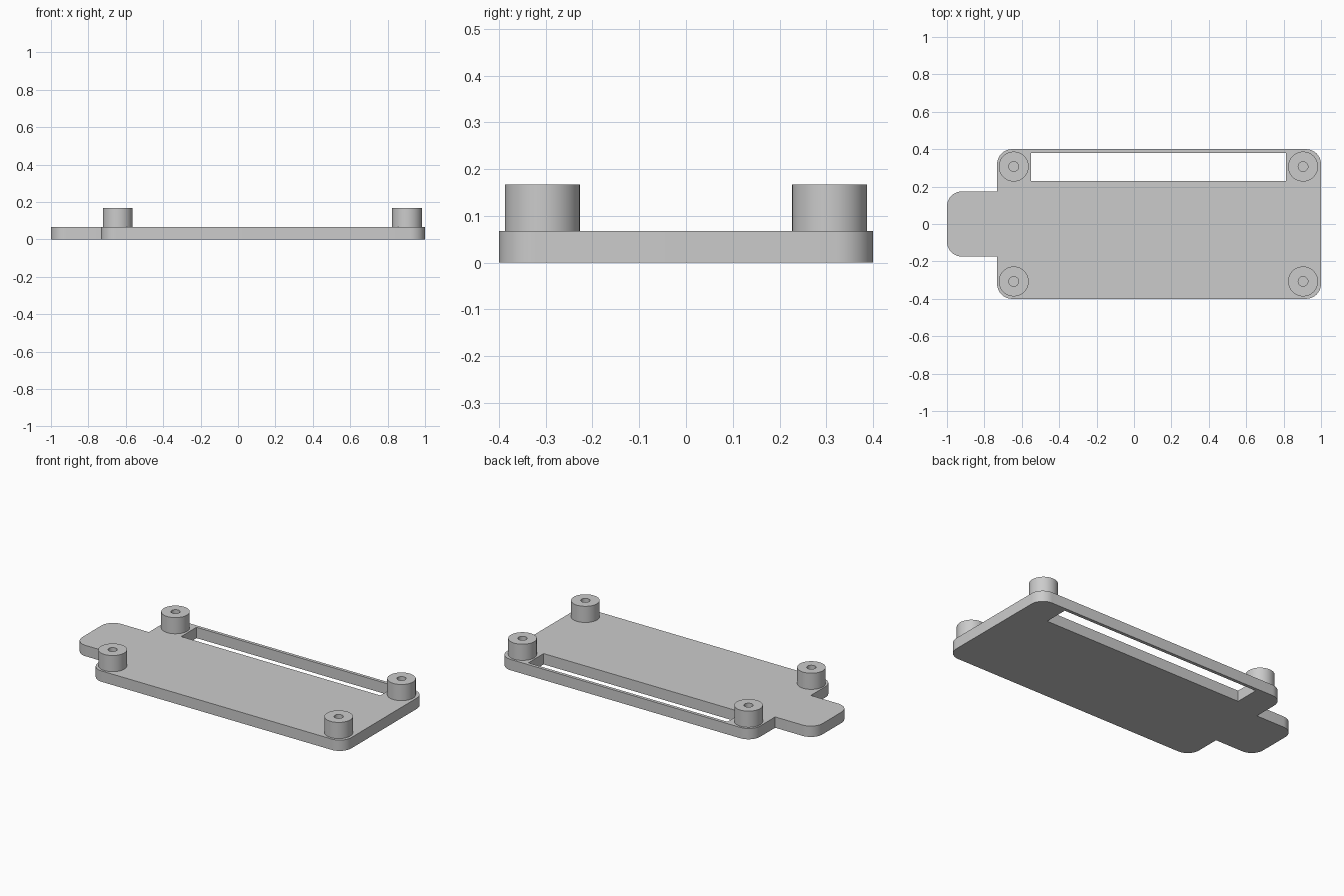
import bpy
import bmesh
import math
from mathutils import Vector

if "Cube" in bpy.data.objects:
    bpy.data.objects.remove(bpy.data.objects["Cube"], do_unlink=True)

grey = bpy.data.materials.new("light_grey")
grey.use_nodes = True
grey.diffuse_color = (0.6, 0.6, 0.6, 1)
grey.node_tree.nodes["Principled BSDF"].inputs["Base Color"].default_value = (0.6, 0.6, 0.6, 1)


def circle(cx, cy, r, n=48):
    return [(cx + r * math.cos(2 * math.pi * i / n), cy + r * math.sin(2 * math.pi * i / n))
            for i in range(n)]


def fillet(corners, steps=10):
    """Round the right-angled corners (x, y, radius) of an outline."""
    pts = []
    for i, (x, y, r) in enumerate(corners):
        if r == 0:
            pts.append((x, y))
            continue
        p = Vector((x, y))
        a = (Vector(corners[i - 1][:2]) - p).normalized() * r
        b = (Vector(corners[(i + 1) % len(corners)][:2]) - p).normalized() * r
        for k in range(steps + 1):
            t = math.pi / 2 * k / steps
            pts.append(tuple(p + a * (1 - math.sin(t)) + b * (1 - math.cos(t))))
    return pts


def prism(name, loops, z0, z1):
    """Extrude an outline, with any further loops as holes, from z0 to z1."""
    bm = bmesh.new()
    edges = []
    for loop in loops:
        verts = [bm.verts.new((x, y, z0)) for x, y in loop]
        edges += [bm.edges.new((verts[i - 1], verts[i])) for i in range(len(verts))]
    bmesh.ops.triangle_fill(bm, edges=edges, use_beauty=True)
    top = bmesh.ops.extrude_face_region(bm, geom=bm.faces[:], use_keep_orig=True)["geom"]
    bmesh.ops.translate(bm, vec=(0, 0, z1 - z0),
                        verts=[v for v in top if isinstance(v, bmesh.types.BMVert)])
    bmesh.ops.recalc_face_normals(bm, faces=bm.faces[:])
    mesh = bpy.data.meshes.new(name)
    bm.to_mesh(mesh)
    bm.free()
    mesh.materials.append(grey)
    obj = bpy.data.objects.new(name, mesh)
    bpy.context.collection.objects.link(obj)
    bpy.ops.object.select_all(action="DESELECT")
    obj.select_set(True)
    bpy.context.view_layer.objects.active = obj
    bpy.ops.object.shade_smooth_by_angle(angle=math.radians(30))


# Base plate with end tab and long slot
PLATE, TOP, R = 0.067, 0.167, 0.08
left, tab = -0.732, 0.174
outline = fillet([(1, -0.4, R), (1, 0.4, R), (left, 0.4, R), (left, tab, 0),
                  (-1, tab, R), (-1, -tab, R), (left, -tab, 0), (left, -0.4, R)])
slot = [(-0.55, 0.23), (0.813, 0.23), (0.813, 0.38), (-0.55, 0.38)]
prism("base_plate", [outline, slot], 0, PLATE)

# Four hollow standoffs
for side, x in (("right", -0.643), ("left", 0.904)):
    for end, y in (("front", -0.307), ("back", 0.307)):
        prism(f"{end}_{side}_standoff", [circle(x, y, 0.08), circle(x, y, 0.026, 32)], PLATE, TOP)
